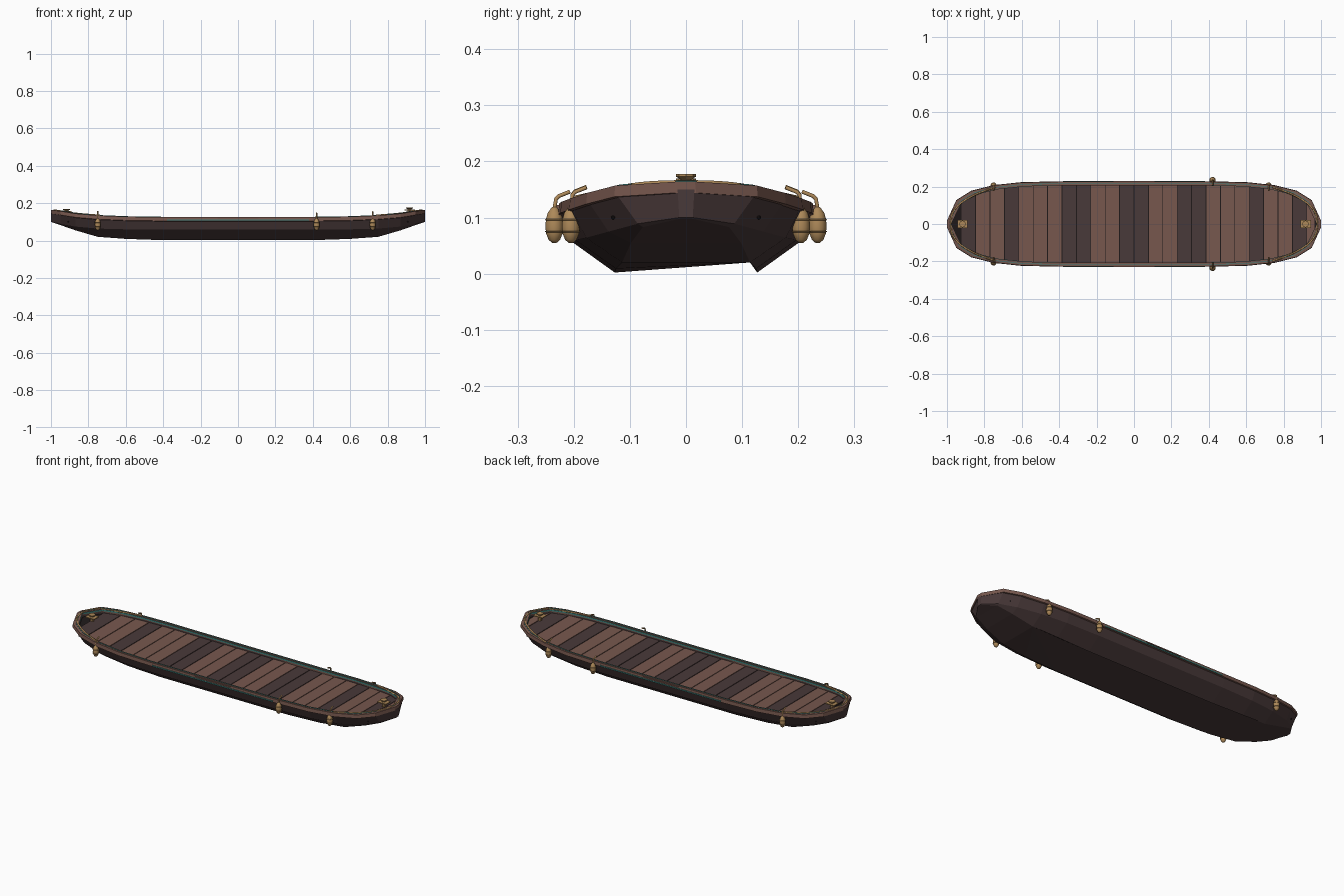
import bpy, bmesh, math
from mathutils import Vector

cube = bpy.data.objects.get("Cube")
if cube:
    bpy.data.objects.remove(cube)


def material(name, r, g, b):
    m = bpy.data.materials.new(name)
    m.use_nodes = True
    m.diffuse_color = (r, g, b, 1)
    m.node_tree.nodes["Principled BSDF"].inputs["Base Color"].default_value = (r, g, b, 1)
    return m


DARK = material("dark timber", 0.066, 0.041, 0.041)
BROWN = material("brown timber", 0.185, 0.097, 0.076)
TAN = material("tan rope", 0.42, 0.25, 0.10)
TEAL = material("teal paint", 0.05, 0.23, 0.21)
BLACK = material("black seam", 0.014, 0.01, 0.01)


def finish(name, bm, mat, smooth=False):
    bmesh.ops.recalc_face_normals(bm, faces=bm.faces)
    me = bpy.data.meshes.new(name)
    bm.to_mesh(me)
    bm.free()
    me.materials.append(mat)
    ob = bpy.data.objects.new(name, me)
    bpy.context.collection.objects.link(ob)
    for p in me.polygons:
        p.use_smooth = smooth
    return ob


# Half stations from midships to the end: (x, half width, height)
RAIL = [(0, .225, .125), (.4, .225, .125), (.6, .221, .128), (.75, .205, .134),
        (.87, .175, .144), (.95, .125, .157), (1, .015, .164)]
CHINE = [(0, .205, .058), (.4, .205, .058), (.6, .197, .06), (.75, .178, .064),
         (.87, .138, .075), (.95, .086, .089), (1, .012, .1)]
KEEL = [(0, .127, .002), (.4, .127, .002), (.6, .125, .009), (.75, .114, .02),
        (.87, .098, .055), (.95, .077, .083), (.995, .01, .098)]
INNER = [(x * .975, max(y - .018, .006), z) for x, y, z in RAIL]
MID_RAIL = [(x * .986, max(y - .009, .01), z) for x, y, z in RAIL]


def ring(half, dz=0.0, out=0.0):
    """Closed plan outline, mirrored to both ends and both sides."""
    side = half[::-1] + [(-x, y, z) for x, y, z in half[1:]]
    pts = [Vector((x, y + out, z + dz)) for x, y, z in side]
    return pts + [Vector((p.x, -p.y, p.z)) for p in reversed(pts)]


def at(half, x):
    """Half width and height of an outline at x."""
    x = abs(x)
    for a, b in zip(half, half[1:]):
        if x <= b[0]:
            t = (x - a[0]) / (b[0] - a[0])
            return a[1] + t * (b[1] - a[1]), a[2] + t * (b[2] - a[2])
    return half[-1][1], half[-1][2]


def cap_strip(bm, r, spans):
    n = len(r)
    for i in spans:
        bm.faces.new((r[i], r[i + 1], r[n - 2 - i], r[n - 1 - i]))


def cap_bottom(bm, r):
    """Bottom planking: long facets meeting along a chord near the back edge."""
    cap_strip(bm, r, (0, 1, 2, 9, 10, 11))
    for i in range(4, 9):
        bm.faces.new((r[3], r[i], r[i + 1]))
    bm.faces.new((r[3], r[9], r[19]))
    for i in range(3):
        bm.faces.new((r[9], r[16 + i], r[17 + i]))
        bm.faces.new((r[3], r[19 + i], r[20 + i]))


def skin(name, rings, mat, closed=True, bottom=False):
    bm = bmesh.new()
    vs = [[bm.verts.new(p) for p in r] for r in rings]
    n = len(vs[0])
    for a, b in list(zip(vs, vs[1:])) + ([(vs[-1], vs[0])] if closed else []):
        for i in range(n):
            j = (i + 1) % n
            bm.faces.new((a[i], a[j], b[j], b[i]))
    if not closed:
        spans = range(n // 2 - 1)
        cap_strip(bm, vs[-1], spans)
        if bottom:
            cap_bottom(bm, vs[0])
        else:
            cap_strip(bm, vs[0], spans)
    return finish(name, bm, mat)


# Hull with chine, closed under the deck
skin("hull", [ring(KEEL), ring(CHINE), ring(RAIL, -.014), ring(INNER, -.014),
              ring(INNER, -.03)], DARK, closed=False, bottom=True)
# Rail capping the hull sides
skin("rail", [ring(RAIL, -.02, .003), ring(RAIL, 0, .001), ring(INNER), ring(INNER, -.028)], BROWN)
# Painted line inside the rail and a fine one along its top
skin("inner_line", [ring(INNER, -.010, -.002), ring(INNER, -.002, -.002),
                    ring(INNER, -.002, .001), ring(INNER, -.010, .001)], TEAL)
skin("top_line", [ring(MID_RAIL, -.002, .0015), ring(MID_RAIL, .002, .0015),
                  ring(MID_RAIL, .002, -.0015), ring(MID_RAIL, -.002, -.0015)], TEAL)


def box(name, lo, hi, mat):
    bm = bmesh.new()
    bmesh.ops.create_cube(bm, size=1)
    for v in bm.verts:
        v.co = Vector(h if c > 0 else l for c, l, h in zip(v.co, lo, hi))
    finish(name, bm, mat)


# Plates on the hull sides
for y, label in ((.226, "back"), (-.226, "front")):
    box(label + "_teal_line", (-.38, y - .0045, .107), (.38, y + .0045, .113), TEAL)
    box(label + "_rubbing_strip", (-.11, y - .0045, .116), (.11, y + .0045, .122), BROWN)

# Deck planks, cut to the inner outline
PITCH = .077
PATTERN = "DBBDBBBDDBBDDBBDDBBBDBBDB"
skin("deck_seams", [ring(INNER, -.031), ring(INNER, -.025)], BLACK, closed=False)
for k, c in enumerate(PATTERN):
    x0, x1 = ((k - 12 + d) * PITCH for d in (0, 1))
    x0, x1 = max(x0 + .002, -.965), min(x1 - .002, .965)
    bm = bmesh.new()
    bmesh.ops.create_cube(bm, size=1)
    for v in bm.verts:
        x = x0 if v.co.x < 0 else x1
        w, z = at(INNER, x)
        v.co = Vector((x, math.copysign(w, v.co.y), z - (.028 if v.co.z < 0 else .021)))
    finish("deck_plank", bm, DARK if c == "D" else BROWN)


def tube(name, pts, radius, mat):
    cu = bpy.data.curves.new(name, "CURVE")
    cu.dimensions = "3D"
    cu.bevel_depth = radius
    cu.bevel_resolution = 1
    cu.use_fill_caps = True
    sp = cu.splines.new("POLY")
    sp.points.add(len(pts) - 1)
    for p, co in zip(sp.points, pts):
        p.co = (*co, 1)
    cu.materials.append(mat)
    ob = bpy.data.objects.new(name, cu)
    bpy.context.collection.objects.link(ob)


def lathe(name, profile, loc, mat, sides=12, smooth=False):
    bm = bmesh.new()
    rows = [[bm.verts.new((loc[0] + r * math.cos(math.tau * i / sides),
                           loc[1] + r * math.sin(math.tau * i / sides), loc[2] + z))
             for i in range(sides)] for r, z in profile]
    for a, b in zip(rows, rows[1:]):
        for i in range(sides):
            j = (i + 1) % sides
            bm.faces.new((a[i], a[j], b[j], b[i]))
    bm.faces.new(rows[0])
    bm.faces.new(rows[-1])
    return finish(name, bm, mat, smooth)


# Mooring rope swept round each end
for e in (1, -1):
    rope = []
    for i in range(21):
        t = -1 + i / 10
        x = .98 - .24 * abs(t) ** 2.6
        rope.append((e * x, .198 * t, at(RAIL, x)[1] + .001))
    tube("end_rope", rope, .0048, TAN)

# Mooring bollards
for e, top in ((1, .178), (-1, .17)):
    x = e * .917
    lathe("bollard", [(.01, 0), (.01, .03), (.018, .035), (.018, .04)],
          (x, 0, top - .04), TAN, 8)
    box("bollard_plate", (x - .028, -.021, top - .0165), (x + .028, .021, top - .0115), TAN)

# Fenders hung over the rail on hooked ropes
BODY = [(.004, .055), (.010, .06), (.0145, .071), (.016, .083), (.015, .097),
        (.012, .108), (.007, .115), (.004, .119)]
for x, out in ((-.75, 0), (.42, .01), (.72, -.003)):
    w, z = at(RAIL, x)
    for s in (1, -1):
        y = s * (w + out)
        lathe("fender", BODY, (x, y, 0), TAN, 12, True)
        for bz in (.075, .096):
            lathe("fender_band", [(.014, bz - .002), (.0172, bz), (.014, bz + .002)],
                  (x, y, 0), TAN)
        tube("fender_rope", [(x, y, .115), (x, y - s * .003, z + .008),
                             (x, y - s * .008, z + .013), (x, y - s * .028, z + .021)], .004, TAN)

# Small hawse holes near the ends
for e in (1, -1):
    for s in (1, -1):
        bm = bmesh.new()
        bmesh.ops.create_icosphere(bm, subdivisions=1, radius=.004)
        bmesh.ops.translate(bm, verts=bm.verts, vec=(e * .908, s * .13, .1))
        finish("hawse_hole", bm, BLACK)
